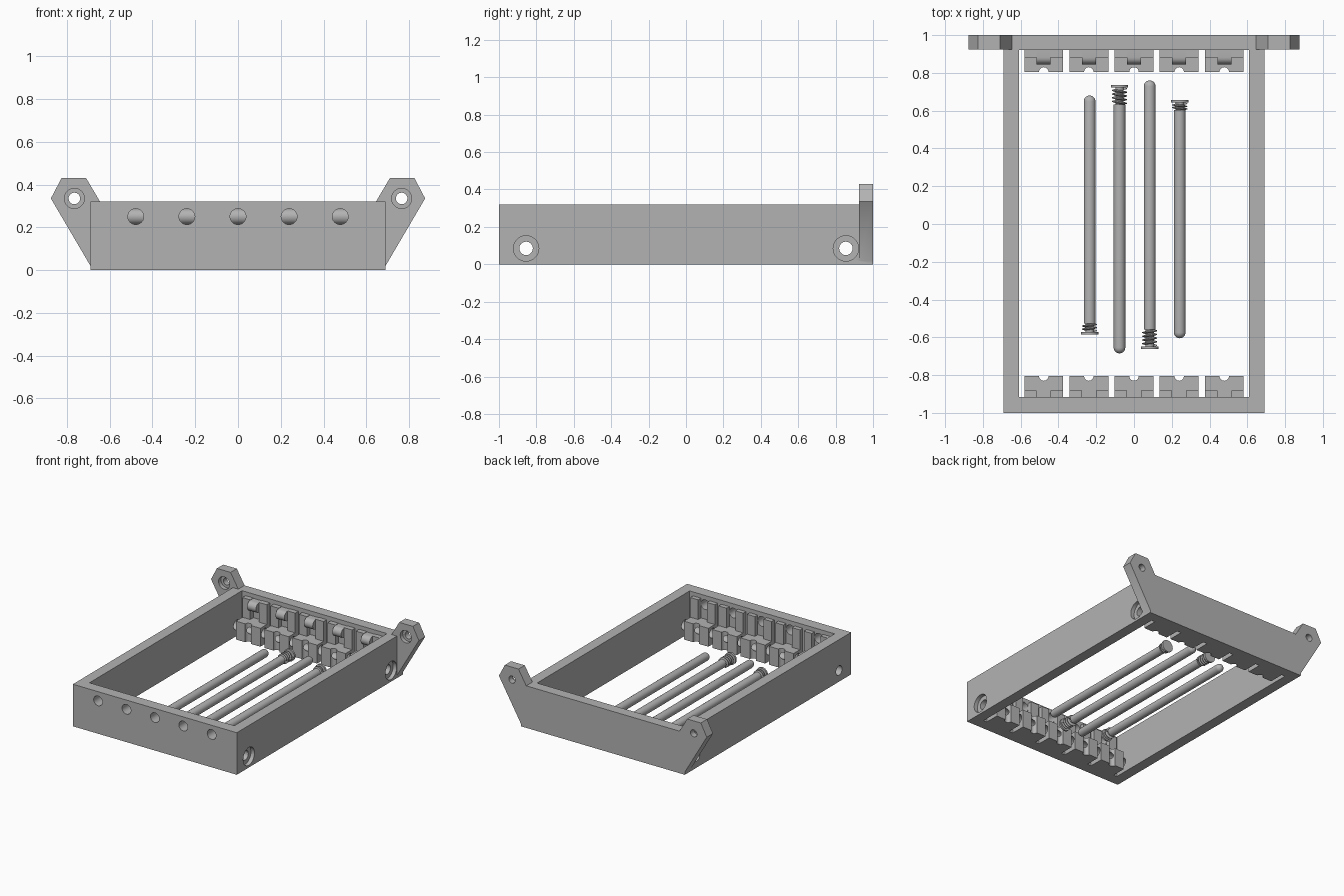
import bpy, bmesh, math
from mathutils import Matrix, Vector

if "Cube" in bpy.data.objects:
    bpy.data.objects.remove(bpy.data.objects["Cube"])

grey = bpy.data.materials.new("plain grey")
grey.diffuse_color = (0.45, 0.45, 0.45, 1)
grey.use_nodes = True
grey.node_tree.nodes["Principled BSDF"].inputs["Base Color"].default_value = grey.diffuse_color


def finish(name, bm, smooth=False):
    bmesh.ops.recalc_face_normals(bm, faces=bm.faces)
    me = bpy.data.meshes.new(name)
    bm.to_mesh(me)
    bm.free()
    ob = bpy.data.objects.new(name, me)
    bpy.context.collection.objects.link(ob)
    me.materials.append(grey)
    if smooth:
        shade(ob)
    return ob


def shade(ob):
    bpy.ops.object.select_all(action='DESELECT')
    bpy.context.view_layer.objects.active = ob
    ob.select_set(True)
    bpy.ops.object.shade_smooth_by_angle(angle=math.radians(35))


def add_box(bm, x0, x1, y0, y1, z0, z1):
    m = Matrix.Translation(((x0 + x1) / 2, (y0 + y1) / 2, (z0 + z1) / 2))
    m = m @ Matrix.Diagonal((x1 - x0, y1 - y0, z1 - z0, 1))
    bmesh.ops.create_cube(bm, size=1, matrix=m)


def add_cyl(bm, axis, centre, r, length, seg=32):
    rot = {'X': Matrix.Rotation(math.pi / 2, 4, 'Y'),
           'Y': Matrix.Rotation(math.pi / 2, 4, 'X'), 'Z': Matrix()}[axis]
    bmesh.ops.create_cone(bm, cap_ends=True, segments=seg, radius1=r, radius2=r,
                          depth=length, matrix=Matrix.Translation(centre) @ rot)


def add_prism(bm, pts, offset):
    f = bm.faces.new([bm.verts.new(p) for p in pts])
    g = bmesh.ops.extrude_face_region(bm, geom=[f])
    bmesh.ops.translate(bm, vec=Vector(offset),
                        verts=[v for v in g['geom'] if isinstance(v, bmesh.types.BMVert)])


def boolean(ob, cutter_bm, op='DIFFERENCE'):
    cutter = finish("cutter", cutter_bm)
    mod = ob.modifiers.new("cut", 'BOOLEAN')
    mod.operation, mod.object, mod.solver = op, cutter, 'EXACT'
    mod.use_self = True
    bpy.context.view_layer.objects.active = ob
    bpy.ops.object.modifier_apply(modifier=mod.name)
    bpy.data.objects.remove(cutter)


STATIONS = [-0.478 + 0.239 * i for i in range(5)]

# Rectangular frame with open middle
bm = bmesh.new()
add_box(bm, -0.69, 0.69, -1, 1, 0, 0.32)
frame = finish("frame", bm)
bm = bmesh.new()
add_box(bm, -0.61, 0.61, -0.915, 0.92, -0.1, 0.5)
boolean(frame, bm)

# Mounting ears on the back wall
for s in (-1, 1):
    bm = bmesh.new()
    outline = [(0.6, 0.02), (0.69, 0.02), (0.875, 0.335), (0.825, 0.43),
               (0.71, 0.43), (0.645, 0.32), (0.6, 0.3)]
    add_prism(bm, [(s * x, 0.925, z) for x, z in outline], (0, 0.075, 0))
    boolean(frame, bm, 'UNION')

# Screw holes, counterbores and the row of front holes
bm = bmesh.new()
for y in (-0.855, 0.855):
    add_cyl(bm, 'X', (0, y, 0.085), 0.036, 1.6)
for s in (-1, 1):
    add_cyl(bm, 'Y', (s * 0.765, 0.96, 0.335), 0.027, 0.3)
for x in STATIONS:
    add_cyl(bm, 'Y', (x, -0.96, 0.25), 0.037, 0.2)
boolean(frame, bm)
bm = bmesh.new()
for y in (-0.855, 0.855):
    add_cyl(bm, 'X', (0.70, y, 0.085), 0.068, 0.08)
for s in (-1, 1):
    add_cyl(bm, 'Y', (s * 0.765, 0.92, 0.335), 0.047, 0.07)
boolean(frame, bm)
shade(frame)

# Pivot blocks along both end walls
for side, wall, label in ((-1, 0.915, "front"), (1, 0.92, "back")):
    for x in STATIONS:
        bm = bmesh.new()
        ya, yb = sorted((side * 0.805, side * wall))
        add_box(bm, x - 0.103, x + 0.103, ya, yb, 0.0, 0.14)
        block = finish(label + "_pivot_block", bm)
        # upright cheeks either side of the hole
        bm = bmesh.new()
        ya, yb = sorted((side * 0.882, side * wall))
        for a, b in ((-0.103, -0.037), (0.037, 0.103)):
            add_box(bm, x + a, x + b, ya, yb, 0.1, 0.29)
        boolean(block, bm, 'UNION')
        # pin bore and half-round groove
        bm = bmesh.new()
        add_cyl(bm, 'X', (x, side * 0.855, 0.085), 0.036, 0.4)
        add_cyl(bm, 'Z', (x, side * 0.805, 0.1), 0.025, 0.5, 24)
        boolean(block, bm)
        shade(block)

# Rounded rests on the back wall
for x in STATIONS:
    bm = bmesh.new()
    arc = [(0.882 - 0.037 * math.sin(math.pi * i / 12),
            0.25 + 0.037 * math.cos(math.pi * i / 12)) for i in range(13)]
    pts = [(x - 0.037, y, z) for y, z in [(0.925, 0.287)] + arc + [(0.925, 0.213)]]
    add_prism(bm, pts, (0.074, 0, 0))
    finish("rounded_rest", bm, True)


def pin(x, tip, head, thread):
    """Pin along y: domed tip, plain shaft, threaded end and flat head."""
    d = 1 if head > tip else -1
    r, seg, z = 0.031, 24, 0.046
    neck = head - d * (0.014 + thread)
    prof = [(0.0, tip)]
    prof += [(r * math.sin(a), tip + d * r * (1 - math.cos(a)))
             for a in (math.pi / 12 * k for k in range(1, 7))]
    prof += [(r, neck), (0.022, neck), (0.022, head - d * 0.014),
             (0.046, head - d * 0.014), (0.046, head), (0.0, head)]
    bm = bmesh.new()
    vs = [bm.verts.new((x + a, y, z)) for a, y in prof]
    es = [bm.edges.new(p) for p in zip(vs, vs[1:])]
    bmesh.ops.spin(bm, geom=vs + es, cent=(x, 0, z), axis=(0, 1, 0),
                   angle=2 * math.pi, steps=seg, use_duplicate=False)
    bmesh.ops.remove_doubles(bm, verts=bm.verts, dist=1e-5)
    # helical thread ridge with triangular section
    turns = max(1, round(thread / 0.022))
    prev = None
    for i in range(turns * seg + 1):
        a = 2 * math.pi * i / seg
        y = neck + d * (0.006 + (thread - 0.012) * i / (turns * seg))
        ring = [bm.verts.new((x + q * math.cos(a), y + o, z + q * math.sin(a)))
                for q, o in ((0.02, -0.008), (0.04, -0.002), (0.04, 0.002), (0.02, 0.008))]
        if prev:
            for k in range(4):
                j = (k + 1) % 4
                bm.faces.new((prev[k], prev[j], ring[j], ring[k]))
        else:
            bm.faces.new(ring)
        prev = ring
    bm.faces.new(prev)
    finish("threaded_pin", bm, True)


# Four loose pins lying inside the frame
pin(-0.235, 0.68, -0.585, 0.045)
pin(-0.077, -0.685, 0.737, 0.09)
pin(0.083, 0.76, -0.663, 0.09)
pin(0.242, -0.605, 0.657, 0.04)
